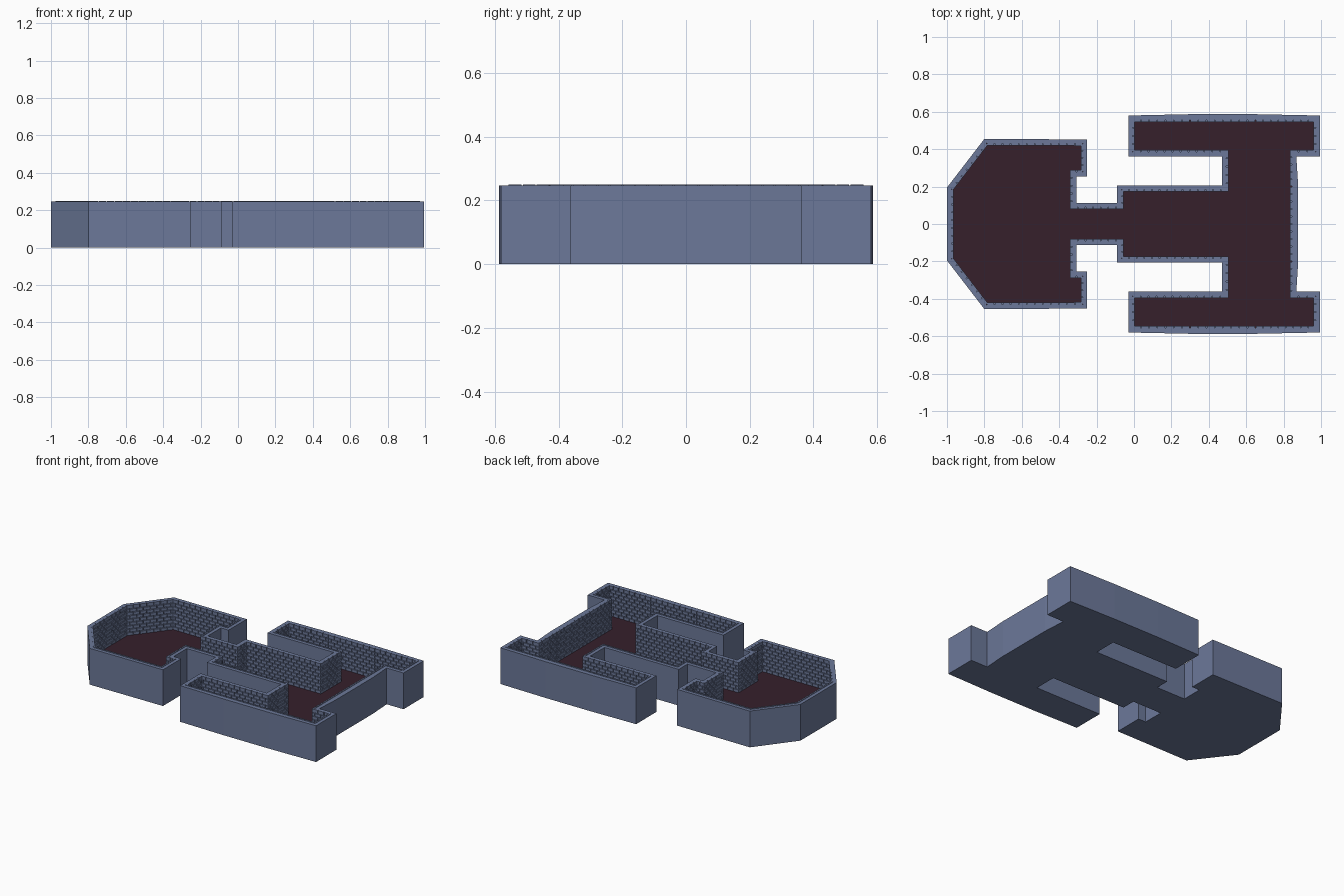
import bpy, bmesh, math
from mathutils import Vector

if "Cube" in bpy.data.objects:
    bpy.data.objects.remove(bpy.data.objects["Cube"])

WALL_H, FLOOR_Z = 0.247, 0.045
WALL_T, BRICK_D = 0.023, 0.011


def material(name, rgb):
    m = bpy.data.materials.new(name)
    m.diffuse_color = (*rgb, 1)
    m.use_nodes = True
    m.node_tree.nodes["Principled BSDF"].inputs["Base Color"].default_value = m.diffuse_color
    return m


slate = material("slate stone", (0.15, 0.19, 0.32))
maroon = material("dark maroon floor", (0.037, 0.014, 0.024))

# Half outline (x, y, outward bulge x, y), from the pointed end to the rear wall
half = [(-1, .195, 0, 0), (-.8, .455, 0, 0), (-.25, .452, 0, 0), (-.25, .255, 0, 0),
        (-.307, .255, 0, 0), (-.307, .113, 0, 0), (-.09, .113, 0, 0), (-.09, .207, 0, 0),
        (.47, .207, 0, 0), (.47, .362, 0, 0), (-.03, .362, 0, 0), (-.03, .58, 0, 0),
        (.3, .58, 0, .007), (.65, .58, 0, .007), (.995, .58, 0, 0), (.995, .362, 0, 0),
        (.868, .362, 0, 0), (.868, .2, .01, 0)]
full = half + [(x, -y, bx, -by) for x, y, bx, by in reversed(half)]
base = [Vector(p[:2]) for p in full]
outer = [Vector((x + bx, y + by)) for x, y, bx, by in full]


def inset(pts, d):
    """Mitred inward offset of a clockwise outline."""
    out = []
    for i, p in enumerate(pts):
        a = (p - pts[i - 1]).normalized()
        b = (pts[(i + 1) % len(pts)] - p).normalized()
        na, nb = Vector((a.y, -a.x)), Vector((b.y, -b.x))
        out.append(p + (na + nb) * d / (1 + na.dot(nb)))
    return out


def finish(bm, name, mats):
    bmesh.ops.recalc_face_normals(bm, faces=bm.faces)
    me = bpy.data.meshes.new(name)
    bm.to_mesh(me)
    bm.free()
    for m in mats:
        me.materials.append(m)
    ob = bpy.data.objects.new(name, me)
    bpy.context.collection.objects.link(ob)
    return ob


# Walls and floor: one closed tray
inner = inset(base, WALL_T)
bm = bmesh.new()
loops = [[bm.verts.new((p.x, p.y, z)) for p in pts] for pts, z in
         ((outer, 0), (outer, WALL_H), (inner, WALL_H), (inner, FLOOR_Z))]
n = len(full)
for lo, hi in zip(loops, loops[1:]):
    for i in range(n):
        j = (i + 1) % n
        bm.faces.new((lo[i], lo[j], hi[j], hi[i]))
bm.faces.new(loops[0])
floor = bm.faces.new(loops[3])
floor.material_index = 1
finish(bm, "walls_and_floor", [slate, maroon])

# Brick lining: staggered courses of blocks along every inner wall
ROWS, LENGTH, GAP = 9, 0.042, 0.004
row_h = (0.25 - FLOOR_Z) / ROWS
corner = inset(base, WALL_T + BRICK_D)
bm = bmesh.new()


def brick(p, d, nrm, s0, s1, z0, z1):
    ring = [p + d * s0, p + d * s1, p + d * s1 + nrm * BRICK_D, p + d * s0 + nrm * BRICK_D]
    lo = [bm.verts.new((q.x, q.y, z0)) for q in ring]
    hi = [bm.verts.new((q.x, q.y, z1)) for q in ring]
    bm.faces.new(lo[::-1])
    bm.faces.new(hi)
    for i in range(4):
        j = (i + 1) % 4
        bm.faces.new((lo[i], lo[j], hi[j], hi[i]))


for i in range(n):
    j = (i + 1) % n
    p, d = inner[i], (inner[j] - inner[i]).normalized()
    nrm = Vector((d.y, -d.x))
    # stay inside both the wall run and its lined corners
    start = min(0, (corner[i] - p).dot(d))
    end = max((inner[j] - p).dot(d), (corner[j] - p).dot(d))
    count = max(1, round((end - start) / LENGTH))
    step = (end - start) / count
    for r in range(ROWS):
        z0 = FLOOR_Z + r * row_h
        shift = step / 2 if r % 2 else 0
        for k in range(-1 if shift else 0, count):
            s0 = max(start, start + k * step + shift)
            s1 = min(end, start + (k + 1) * step + shift)
            if s1 - s0 > GAP * 2:
                brick(p, d, nrm, s0 + GAP / 2, s1 - GAP / 2, z0, z0 + row_h - (GAP if r < ROWS - 1 else 0))
finish(bm, "brick_lining", [slate])
